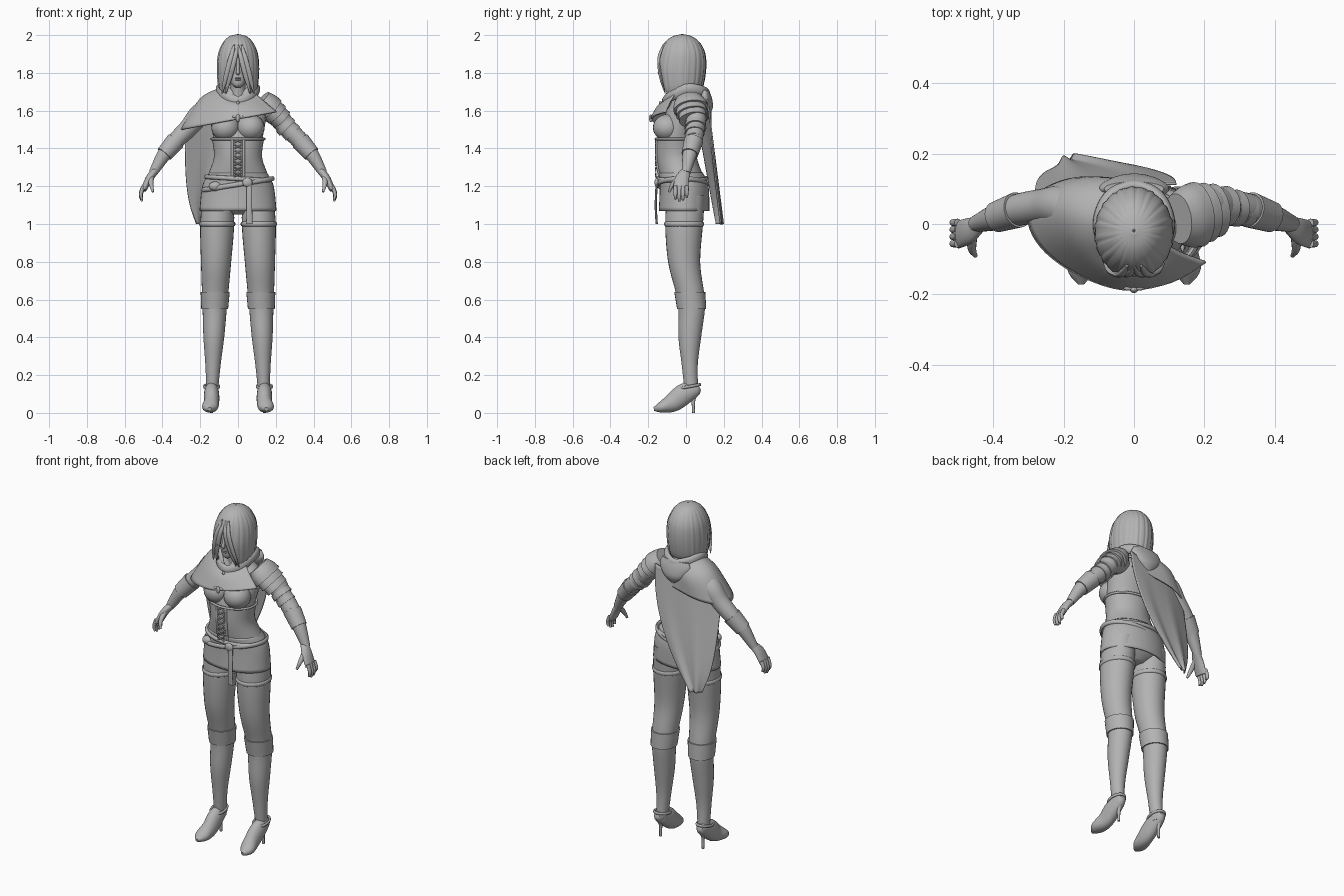
import bpy, bmesh, math
from mathutils import Vector

if "Cube" in bpy.data.objects:
    bpy.data.objects.remove(bpy.data.objects["Cube"])

grey = bpy.data.materials.new("plain grey")
grey.use_nodes = True
grey.diffuse_color = (0.45, 0.45, 0.45, 1)
grey.node_tree.nodes["Principled BSDF"].inputs["Base Color"].default_value = grey.diffuse_color
X_AXIS, Y_AXIS, Z_AXIS = Vector((1, 0, 0)), Vector((0, 1, 0)), Vector((0, 0, 1))


def finish(name, bm, mirror=False, thickness=0):
    """Turn a bmesh into a smooth shaded object."""
    bmesh.ops.recalc_face_normals(bm, faces=bm.faces)
    mesh = bpy.data.meshes.new(name)
    bm.to_mesh(mesh)
    bm.free()
    mesh.materials.append(grey)
    part = bpy.data.objects.new(name, mesh)
    bpy.context.collection.objects.link(part)
    bpy.ops.object.select_all(action="DESELECT")
    part.select_set(True)
    bpy.context.view_layer.objects.active = part
    bpy.ops.object.shade_smooth_by_angle(angle=math.radians(50))
    if thickness:
        solidify = part.modifiers.new("thickness", "SOLIDIFY")
        solidify.thickness, solidify.offset = thickness, 0
    if mirror:
        part.modifiers.new("mirror", "MIRROR")


def spline(points, closed=False, steps=5):
    """Smooth curve through points of any dimension."""
    points = [Vector(point) for point in points]
    count = len(points)

    def pick(index):
        return points[index % count] if closed else points[max(0, min(count - 1, index))]

    curve = []
    for index in range(count if closed else count - 1):
        before, start, end, after = (pick(index + offset) for offset in (-1, 0, 1, 2))
        pull_in, pull_out = (end - before) / 2, (after - start) / 2
        for step in range(steps):
            t = step / steps
            ease = t * t * (3 - 2 * t)
            curve.append(start.lerp(end, ease) + pull_in * (t * (1 - t) ** 2) - pull_out * (t * t * (1 - t)))
    return curve if closed else curve + [points[-1]]


def loft(name, rows, ref=Y_AXIS, flat=False, closed=False, cap=True, sides=28,
         mirror=False, thickness=0, ripple=None, cut=None):
    """Rings along a path; a row is x, y, z, radius along ref and, if oval, the other radius."""
    path = spline([[*row, row[-1]][:5] for row in rows], closed)
    bm, rings, last = bmesh.new(), [], len(path) - 1
    for index, point in enumerate(path):
        ahead = path[(index + 1) % len(path)] if closed else path[min(index + 1, last)]
        behind = path[index - 1] if closed else path[max(index - 1, 0)]
        tangent = Z_AXIS if flat else (ahead.xyz - behind.xyz).normalized()
        along = (ref - tangent * ref.dot(tangent)).normalized()
        across = tangent.cross(along)
        ring = []
        for side in range(sides):
            turn = math.tau * side / sides
            grow = ripple(turn) if ripple else 1
            offset = along * point[3] * math.cos(turn) + across * point[4] * math.sin(turn)
            ring.append(bm.verts.new(point.xyz + offset * grow))
        rings.append(ring)
    for lower, upper in zip(rings, rings[1:] + rings[:1] if closed else rings[1:]):
        for side in range(sides):
            bm.faces.new((lower[side - 1], lower[side], upper[side], upper[side - 1]))
    if cap and not closed:
        bm.faces.new(rings[0])
        bm.faces.new(rings[-1])
    if cut:
        opening = [face for face in bm.faces if cut(face.calc_center_median())]
        bmesh.ops.delete(bm, geom=opening, context="FACES")
    finish(name, bm, mirror, thickness)


def column(name, rows, centre=lambda z: 0, extra=0, **options):
    """Upright form from level ovals; a row is z, y, half depth, half width."""
    level = [(centre(z), y, z, depth + extra, width + extra) for z, y, depth, width in rows]
    loft(name, level, flat=True, **options)


def cloth(name, columns, thickness=0.008):
    """Smooth sheet through columns of points."""
    rows = [spline(row) for row in zip(*[spline(points) for points in columns])]
    bm = bmesh.new()
    grid = [[bm.verts.new(point) for point in row] for row in rows]
    for upper, lower in zip(grid, grid[1:]):
        for side in range(1, len(upper)):
            bm.faces.new((upper[side - 1], upper[side], lower[side], lower[side - 1]))
    finish(name, bm, thickness=thickness)


def blob(name, place, size, mirror=False):
    bm = bmesh.new()
    bmesh.ops.create_uvsphere(bm, u_segments=24, v_segments=14, radius=1)
    bmesh.ops.scale(bm, vec=size, verts=bm.verts)
    bmesh.ops.translate(bm, vec=place, verts=bm.verts)
    finish(name, bm, mirror)


def band(name, place, width, depth, height, thick=0.006, tilt=0, dip=0, mirror=False):
    """Closed strap round a limb or the hips."""
    rows = []
    for step in range(12):
        turn = math.tau * step / 12
        cosine, sine = math.cos(turn), math.sin(turn)
        offset = Vector((width * cosine, depth * sine, tilt * cosine + dip * sine))
        rows.append((*(Vector(place) + offset), height, thick))
    loft(name, rows, ref=Z_AXIS, closed=True, sides=10, mirror=mirror)


# Legs, stocking tops and boot cuffs
def leg_centre(z):
    return 0.14 - 0.03 * z


legs = [(1.15, 0, .1, .08), (1, -.01, .1, .09), (.8, -.01, .085, .08), (.64, .02, .075, .07),
        (.55, .03, .07, .064), (.4, .02, .06, .055), (.25, .02, .042, .04), (.1, .03, .036, .03)]
column("legs", legs, leg_centre, mirror=True)
column("boot_cuffs", legs[3:5], leg_centre, extra=.007, mirror=True)
band("stocking_tops", (leg_centre(1), -.01, 1), width=.09, depth=.1, height=.012, mirror=True)

# Heeled shoes
loft("shoes", [(.14, .07, .14, .02), (.14, .05, .13, .03, .04), (.14, -.01, .1, .04, .055),
               (.14, -.07, .055, .04, .05), (.15, -.13, .03, .04, .03), (.15, -.17, .02, .01)],
     ref=X_AXIS, mirror=True)
loft("stiletto_heels", [(.14, .06, .12, .02), (.14, .04, .07, .01), (.14, .04, 0, .007)], mirror=True)
band("ankle_straps", (.14, .02, .14), width=.04, depth=.055, height=.008, dip=.01, mirror=True)

# Torso, corset and bust
torso = [(1.05, 0, .05, .05), (1.1, 0, .1, .15), (1.17, 0, .11, .18), (1.24, -.02, .11, .16),
         (1.35, -.05, .1, .12), (1.45, -.05, .1, .13), (1.58, -.01, .1, .15), (1.64, 0, .08, .13),
         (1.69, -.01, .05, .06)]
column("torso", torso, sides=40)
column("corset", torso[3:6], extra=.008, sides=40)
band("corset_top_trim", (0, -.05, 1.45), width=.14, depth=.11, height=.007)
blob("bust", (.066, -.1, 1.51), (.075, .075, .07), mirror=True)

# Corset lacing
for knot in range(7):
    bottom = 1.25 + knot * .03
    for side in (-1, 1):
        lace = [(side * reach, -.16, bottom + rise, .004) for reach, rise in ((.02, 0), (-.02, .02))]
        loft("corset_lace", lace, ref=Z_AXIS, sides=8)
loft("lacing_edges", [(.03, -.14, 1.24, .007), (.03, -.155, 1.35, .007), (.03, -.155, 1.45, .007)], mirror=True)

# Skirt and belts
column("skirt", [(1.27, -.03, .115, .15), (1.2, -.01, .125, .185), (1.07, -.01, .13, .2)],
       cap=False, sides=40, thickness=.008)
band("upper_belt", (0, -.02, 1.24), width=.17, depth=.13, height=.012, thick=.009, tilt=-.01)
band("lower_belt", (0, -.02, 1.21), width=.185, depth=.13, height=.013, thick=.009, tilt=.03)
column("hanging_strap", [(1.22, -.155, .006, .015), (1.1, -.16, .006, .015), (1, -.155, .006, .017)],
       centre=lambda z: .06)
blob("belt_buckle", (.05, -.155, 1.22), (.026, .012, .024))
blob("belt_pouch", (-.12, -.11, 1.2), (.035, .025, .025))

# Arms, bracers and hands
arms = [(.12, .02, 1.62, .06), (.2, .05, 1.58, .058), (.26, .05, 1.51, .05), (.33, .04, 1.44, .045),
        (.39, .02, 1.37, .038), (.45, 0, 1.27, .023)]
loft("arms", arms, mirror=True)
loft("bracers", [(x, y, z, radius + .006) for x, y, z, radius in arms[3:]][:2], mirror=True)
loft("palms", [(.44, 0, 1.28, .025, .02), (.47, -.02, 1.24, .037, .02), (.5, -.03, 1.18, .04, .015)], mirror=True)
for finger, reach in enumerate((.06, .075, .08, .07)):
    knuckle = Vector((.5, .004 - finger * .02, 1.2))
    bend, tip = knuckle + Vector((.014, 0, -reach * .6)), knuckle + Vector((.008, 0, -reach))
    loft("fingers", [(*knuckle, .011), (*bend, .01), (*tip, .006)], sides=12, mirror=True)
loft("thumbs", [(.46, -.03, 1.25, .016), (.46, -.07, 1.21, .012), (.45, -.09, 1.17, .006)],
     ref=X_AXIS, sides=12, mirror=True)

# Layered shoulder plates and sleeve bands on the left arm
down_arm = Vector((.027, .006, -.027))
for layer in range(3):
    start = Vector((.125, .015, 1.66)) + down_arm * layer
    size = 1 - .09 * layer
    rows = [(*(start + down_arm * step), .08 * size * flare, .06 * size * flare)
            for step, flare in ((0, .9), (1, 1.1), (2, 1.17))]
    loft("shoulder_plate", rows)
    start = Vector(arms[2][:3]) + Vector((-.02, 0, .02)) + Vector((.03, -.005, -.03)) * layer
    end = start + Vector((.022, 0, -.022))
    loft("sleeve_band", [(*start, .055 * size), (*end, .058 * size)])

# Neck, head and face
column("neck", [(1.62, -.01, .06, .06), (1.69, -.03, .04, .04), (1.77, -.04, .04, .04)])
column("head", [(1.72, -.1, .01, .01), (1.735, -.09, .036, .03), (1.76, -.075, .055, .046),
                (1.8, -.06, .07, .06), (1.86, -.05, .08, .068), (1.92, -.04, .075, .06), (1.97, -.04, .03, .03)])
column("nose", [(1.85, -.128, .006, .007), (1.8, -.14, .01, .01), (1.79, -.13, .004, .006)], sides=14)
blob("eyes", (.026, -.12, 1.84), (.014, .009, .007), mirror=True)
blob("eyebrows", (.027, -.12, 1.857), (.018, .008, .004), mirror=True)
for height in (1.764, 1.772):
    blob("lip", (0, -.127, height), (.016, .009, .005))


# Bobbed hair with an opening for the face
def strands(turn):
    return 1 + .012 * math.sin(turn * 23) + .008 * math.sin(turn * 37)


def face_opening(place):
    below_parting = 1.92 - place.z
    return place.y < -.07 and below_parting > 0 and abs(place.x) < .012 + below_parting * .22


column("hair", [(2, -.02, .003, .003), (1.988, -.02, .05, .045), (1.955, -.02, .09, .077),
                (1.9, -.02, .116, .1), (1.82, -.025, .125, .107), (1.73, -.025, .11, .1), (1.69, -.03, .09, .086)],
       sides=120, cap=False, thickness=.01, ripple=strands, cut=face_opening)
for side in (-1, 1):
    for spread in (0, .02):
        def sweep(z):
            return side * (spread + (1.95 - z) * .25)
        column("fringe_lock", [(1.95, -.115, .008, .004), (1.88, -.143, .008, .014),
                               (1.78, -.135, .008, .014), (1.69, -.11, .002, .003)], centre=sweep, sides=12)


# Hood round the neck
def neckline(turn):
    cosine, sine = math.cos(turn), math.sin(turn)
    return Vector((.1 * cosine, .11 * sine, 1.67 + .02 * sine + .045 * cosine ** 2))


loft("hood_roll", [(*neckline(math.tau * step / 8), .028, .017) for step in range(8)],
     ref=Z_AXIS, closed=True, sides=16)
column("hood_fold", [(1.71, .1, .02, .085), (1.67, .1, .036, .1), (1.62, .11, .033, .07), (1.58, .115, .01, .02)])
loft("collar_points", [(.01, -.115, 1.64, .008, .012), (.05, -.095, 1.69, .008, .025),
                       (.085, -.06, 1.745, .006, .012)], mirror=True)

# Mantle sweeping from the left chest over the right shoulder to the back
mantle = []
for degrees in range(-300, -29, 30):
    turn = math.radians(degrees)
    cosine, sine = math.cos(turn), math.sin(turn)
    back = max(0, -cosine) * .05
    mantle.append([neckline(turn) * 1,
                   (-.02 + .18 * cosine, -.015 + .135 * sine + back, 1.62 + .04 * cosine ** 2),
                   (-.03 + .27 * cosine, -.03 + .155 * sine + back, 1.55 + .05 * cosine)])
cloth("mantle", mantle)

# Cape hanging to a point behind the right leg
cape = []
for step in range(7):
    drop = step / 6
    left, right = .12 - .28 * drop ** 2, -.28 + .06 * drop ** 4
    row = []
    for fold in range(7):
        across = fold / 6
        wrap = .05 * across ** 3 * (1 - drop / 2)
        ripple = .008 * drop * math.sin(fold * 2)
        row.append((left + (right - left) * across, .115 + .075 * drop - wrap + ripple,
                    1.66 - .66 * drop - .13 * across * (1 - drop)))
    cape.append(row)
cloth("cape", cape)

# Brooch and clasp on the mantle
blob("brooch", (0, -.186, 1.56), (.012, .01, .02))
blob("brooch_wings", (.016, -.182, 1.568), (.014, .007, .007), mirror=True)
blob("collar_clasp", (0, -.135, 1.64), (.008, .008, .012))
